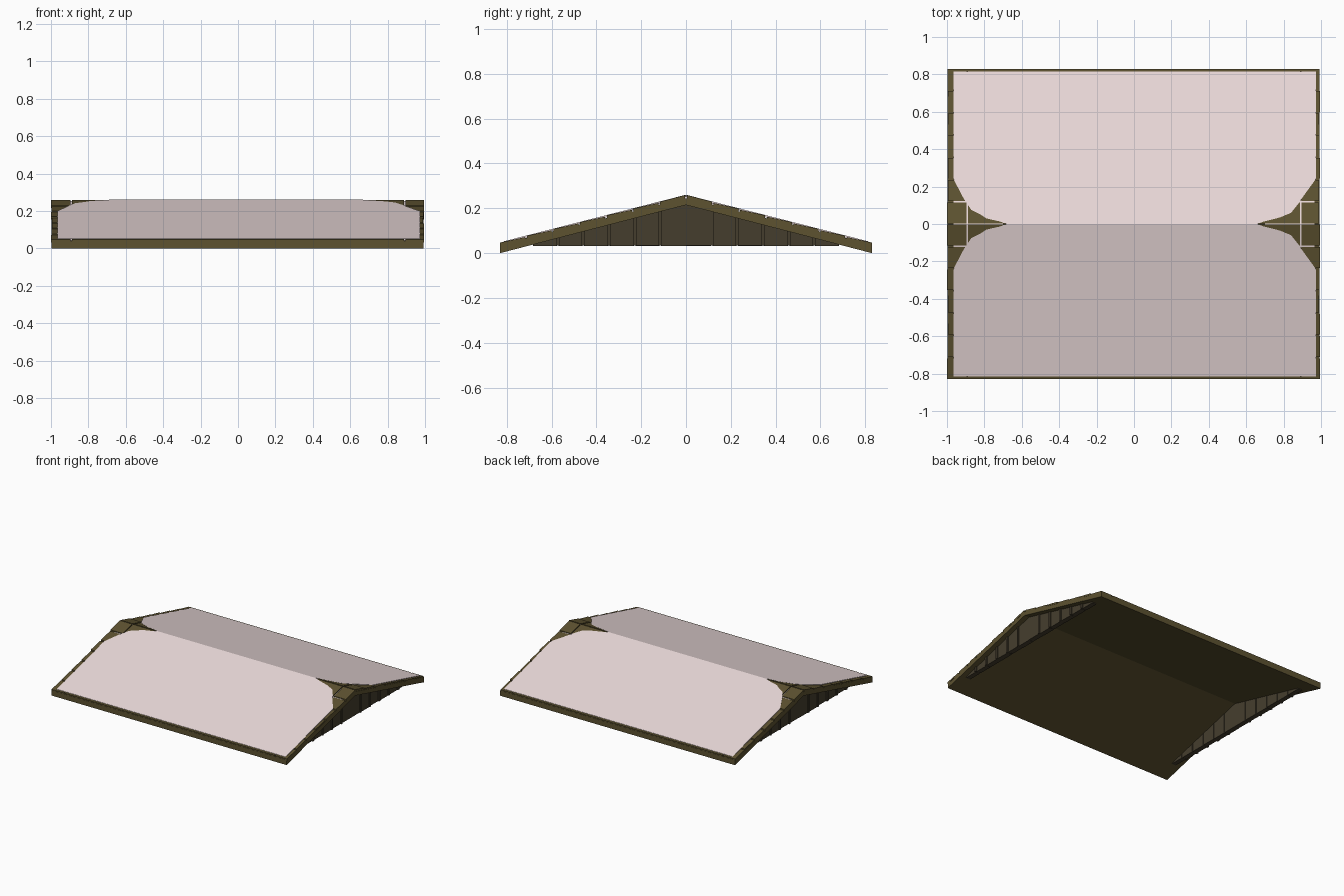
import bpy, bmesh, random

if "Cube" in bpy.data.objects:
    bpy.data.objects.remove(bpy.data.objects["Cube"])
random.seed(4)


def material(name, rgb):
    m = bpy.data.materials.new(name)
    m.diffuse_color = (*rgb, 1)
    m.use_nodes = True
    m.node_tree.nodes["Principled BSDF"].inputs["Base Color"].default_value = m.diffuse_color
    return m


WOOD = material("olive_wood", (0.11, 0.085, 0.03))
DARK = material("dark_wood", (0.06, 0.048, 0.027))
SNOW = material("pale_snow", (0.83, 0.7, 0.7))

HALF = 0.83


def top(y, off=0.0):
    return 0.257 - 0.2555 * abs(y) + off


def under(y):
    return 0.215 * (1 - abs(y) / HALF)


def prism(bm, lower, upper):
    """Solid between two matching loops of points."""
    a = [bm.verts.new(p) for p in lower]
    b = [bm.verts.new(p) for p in upper]
    bm.faces.new(a[::-1])
    bm.faces.new(b)
    n = len(a)
    for i in range(n):
        j = (i + 1) % n
        bm.faces.new((a[i], a[j], b[j], b[i]))


def along_x(bm, profile, x0, x1):
    prism(bm, [(x0, y, z) for y, z in profile], [(x1, y, z) for y, z in profile])


def finish(bm, name, mat):
    bmesh.ops.recalc_face_normals(bm, faces=bm.faces)
    me = bpy.data.meshes.new(name)
    bm.to_mesh(me)
    bm.free()
    me.materials.append(mat)
    ob = bpy.data.objects.new(name, me)
    bpy.context.collection.objects.link(ob)
    return ob


# Roof slab with a sloping open underside
bm = bmesh.new()
along_x(bm, [(-HALF, 0), (0, 0.215), (HALF, 0), (HALF, top(HALF, -0.006)),
             (0, top(0, -0.012)), (-HALF, top(HALF, -0.006))], -0.997, 0.993)
finish(bm, "roof_slab", WOOD)

# Overlapping rows of roof boards
bm = bmesh.new()
for side in (-1, 1):
    for r in range(7):
        y0, y1 = (0.004 if r == 0 else 0.119 * r + 0.004), 0.119 * (r + 1) - 0.004
        prof = [(side * y0, top(y0, -0.013)), (side * y1, top(y1, -0.013)),
                (side * y1, top(y1, 0.002)), (side * y0, top(y0, 0.003 if r == 0 else -0.002))]
        left = -1.0 + random.uniform(0, 0.006)
        right = 0.995 - random.uniform(0, 0.006)
        for x0, x1 in ((left, -0.895), (-0.887, 0.887), (0.895, right)):
            along_x(bm, prof, x0, x1)
finish(bm, "roof_boards", WOOD)

# Snow showing in the gaps between boards near the ridge ends
bm = bmesh.new()
for side in (-1, 1):
    for x0, x1 in ((-0.965, -0.7), (0.7, 0.965)):
        along_x(bm, [(0, top(0, -0.014)), (side * 0.125, top(0.125, -0.014)),
                     (side * 0.125, top(0.125, -0.004)), (0, top(0, -0.004))], x0, x1)
finish(bm, "gap_snow", SNOW)

# Snow sheet on each slope, worn back at the ridge ends
outline = [(-0.965, 0.815), (-0.965, 0.24), (-0.91, 0.135), (-0.87, 0.075), (-0.82, 0.05),
           (-0.79, 0.03), (-0.72, 0.014), (-0.68, 0.0), (0.66, 0.0), (0.69, 0.012),
           (0.78, 0.035), (0.84, 0.06), (0.88, 0.11), (0.91, 0.155), (0.972, 0.24), (0.972, 0.815)]
bm = bmesh.new()
for side in (-1, 1):
    prism(bm, [(x, side * y, top(y, -0.006)) for x, y in outline],
          [(x, side * y, top(y, 0.0035)) for x, y in outline])
finish(bm, "snow_sheet", SNOW)

# Planked gable walls under both ends
bm = bmesh.new()
W = 0.1145
for end in (-1, 1):
    for side in (-1, 1):
        for i in range(6):
            y0, y1 = i * W + (0.0 if i == 0 else 0.003), min((i + 1) * W - 0.003, 0.682)
            zb = 0.031 + random.uniform(0, 0.003)
            prof = [(side * y0, zb), (side * y1, zb),
                    (side * y1, under(y1) + 0.005), (side * y0, under(y0) + 0.005)]
            out = 0.955 - 0.006 * random.random()
            along_x(bm, prof, *sorted((end * 0.915, end * out)))
        # narrow battens covering the seams
        for i in range(1, 6):
            y0, y1 = i * W - 0.008, i * W + 0.008
            along_x(bm, [(side * y0, 0.033), (side * y1, 0.033),
                         (side * y1, under(y1) + 0.004), (side * y0, under(y0) + 0.004)],
                    *sorted((end * 0.92, end * 0.961)))
finish(bm, "gable_planks", DARK)
